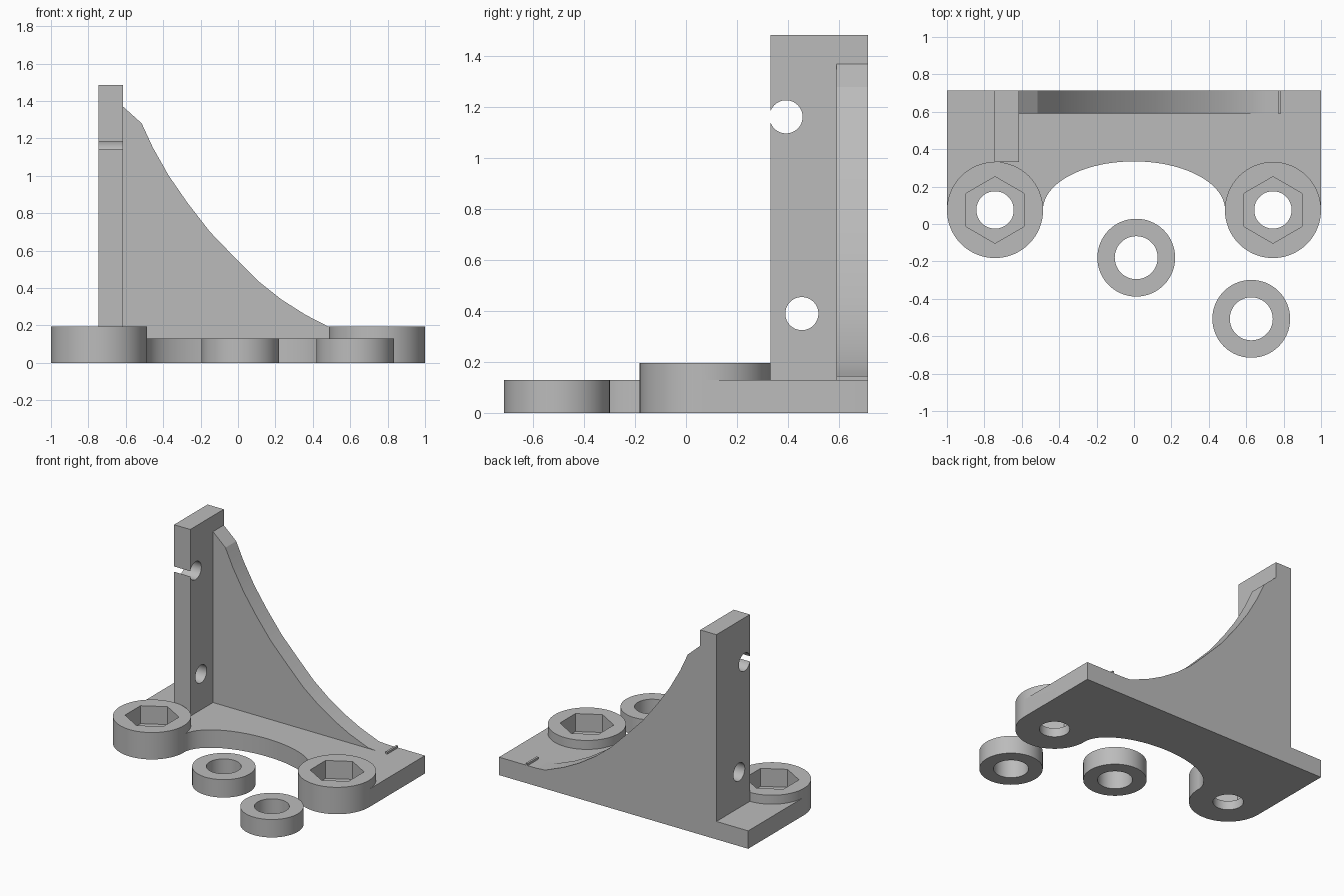
import bpy
import bmesh
from math import cos, sin, pi, radians
from mathutils import Vector

cube = bpy.data.objects.get("Cube")
if cube:
    bpy.data.objects.remove(cube, do_unlink=True)

grey = bpy.data.materials.new("plain grey")
grey.use_nodes = True
grey.diffuse_color = (0.5, 0.5, 0.5, 1)
grey.node_tree.nodes["Principled BSDF"].inputs["Base Color"].default_value = (0.5, 0.5, 0.5, 1)

# Maps a profile point (a, b) and a depth d to space, by extrusion axis
PLACE = {
    "x": lambda a, b, d: Vector((d, a, b)),
    "y": lambda a, b, d: Vector((a, d, b)),
    "z": lambda a, b, d: Vector((a, b, d)),
}


def prism(name, outline, axis, low, high):
    """Extrude a 2D outline along an axis."""
    bm = bmesh.new()
    place = PLACE[axis]
    face = bm.faces.new([bm.verts.new(place(a, b, low)) for a, b in outline])
    move = place(0, 0, high - low)
    extruded = bmesh.ops.extrude_face_region(bm, geom=[face])["geom"]
    bmesh.ops.translate(bm, vec=move, verts=[v for v in extruded if isinstance(v, bmesh.types.BMVert)])
    # the starting face can survive or vanish depending on the extrusion
    if not face.is_valid or len(bm.faces) < len(outline) + 2:
        bmesh.ops.holes_fill(bm, edges=[e for e in bm.edges if e.is_boundary], sides=0)
    bmesh.ops.recalc_face_normals(bm, faces=bm.faces)
    mesh = bpy.data.meshes.new(name)
    bm.to_mesh(mesh)
    bm.free()
    mesh.materials.append(grey)
    obj = bpy.data.objects.new(name, mesh)
    bpy.context.collection.objects.link(obj)
    return obj


def ring(a, b, radius, count=64, start=0.0):
    return [(a + radius * cos(start + 2 * pi * i / count),
             b + radius * sin(start + 2 * pi * i / count)) for i in range(count)]


def activate(obj):
    bpy.ops.object.select_all(action="DESELECT")
    obj.select_set(True)
    bpy.context.view_layer.objects.active = obj


def combine(body, tool, operation):
    """Apply a boolean and discard the tool."""
    mod = body.modifiers.new(operation.lower(), "BOOLEAN")
    mod.operation, mod.solver, mod.object = operation, "EXACT", tool
    activate(body)
    bpy.ops.object.modifier_apply(modifier=mod.name)
    bpy.data.objects.remove(tool, do_unlink=True)


def smooth(obj):
    activate(obj)
    bpy.ops.object.shade_smooth_by_angle(angle=radians(20))


BACK, BOSS_X, BOSS_Y, BOSS_R = 0.715, 0.743, 0.075, 0.257
PLATE_TOP, BOSS_TOP = 0.13, 0.195

# Base plate with an elliptical bay in its front edge
bay = [(0.487 * cos(pi * i / 40), BOSS_Y + 0.26 * sin(pi * i / 40)) for i in range(41)]
plate_outline = [(-1, BACK), (-1, BOSS_Y)] + bay[::-1] + [(1, BOSS_Y), (1, BACK)]
bracket = prism("bracket", plate_outline, "z", 0, PLATE_TOP)

# Upright bar
upright = prism("upright", [(-0.745, 0.331), (-0.615, 0.331), (-0.615, BACK), (-0.745, BACK)],
                "z", 0.05, 1.485)
combine(bracket, upright, "UNION")

# Curved gusset with a small lip at its foot
gusset_outline = [
    (-0.68, 0.06), (-0.68, 1.37), (-0.615, 1.37), (-0.515, 1.28), (-0.455, 1.15), (-0.37, 1.0),
    (-0.27, 0.855), (-0.15, 0.7), (-0.01, 0.555), (0.11, 0.435), (0.23, 0.34),
    (0.36, 0.257), (0.48, 0.195), (0.63, 0.135), (0.77, 0.125), (0.77, 0.145),
    (0.785, 0.145), (0.785, 0.06)]
combine(bracket, prism("gusset", gusset_outline, "y", 0.592, BACK), "UNION")

# Bosses, each with a hexagonal nut pocket and a bolt hole
for x in (-BOSS_X, BOSS_X):
    combine(bracket, prism("boss", ring(x, BOSS_Y, BOSS_R), "z", 0, BOSS_TOP), "UNION")
for x in (-BOSS_X, BOSS_X):
    combine(bracket, prism("nut_pocket", ring(x, BOSS_Y, 0.178, 6, pi / 2), "z", 0.065, 0.3), "DIFFERENCE")
    combine(bracket, prism("bolt_hole", ring(x, BOSS_Y, 0.1, 48), "z", -0.1, 0.3), "DIFFERENCE")

# Cross holes through the upright
for y, z in ((0.393, 1.163), (0.455, 0.39)):
    combine(bracket, prism("cross_hole", ring(y, z, 0.065, 48), "x", -0.9, -0.5), "DIFFERENCE")
smooth(bracket)

# Loose spacer rings
for name, x, y in (("spacer_centre", 0.012, -0.18), ("spacer_left", 0.627, -0.507)):
    spacer = prism(name, ring(x, y, 0.208), "z", 0, PLATE_TOP)
    combine(spacer, prism("spacer_hole", ring(x, y, 0.115, 48), "z", -0.1, 0.3), "DIFFERENCE")
    smooth(spacer)
